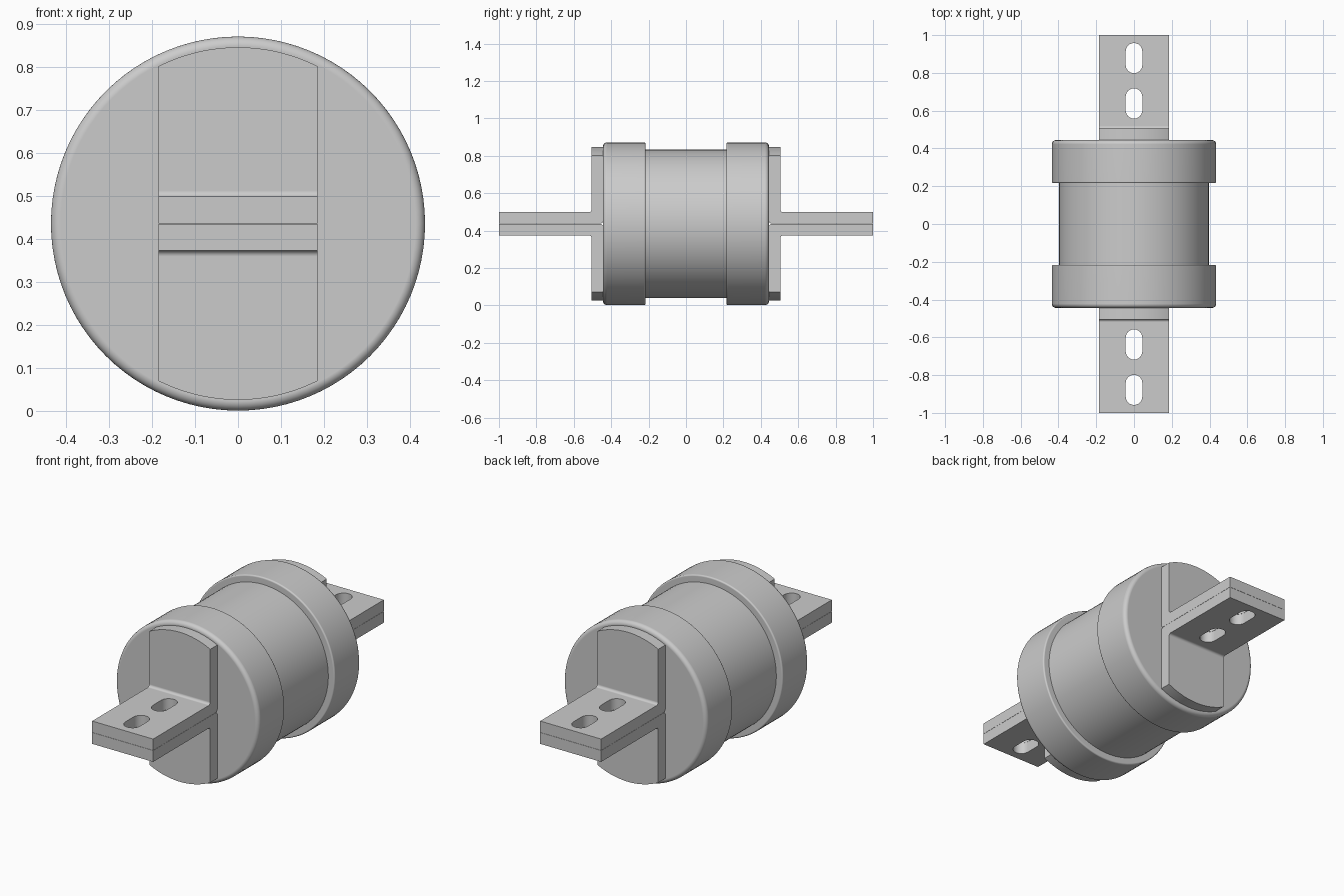
import bpy, bmesh
from math import sin, cos, pi, radians

if "Cube" in bpy.data.objects:
    bpy.data.objects.remove(bpy.data.objects["Cube"])

C = 0.436          # height of the fuse axis
W = 0.185          # half width of the terminal brackets


def add_object(name, bm):
    bmesh.ops.recalc_face_normals(bm, faces=bm.faces)
    mesh = bpy.data.meshes.new(name)
    bm.to_mesh(mesh)
    bm.free()
    ob = bpy.data.objects.new(name, mesh)
    ob.location.z = C
    bpy.context.collection.objects.link(ob)
    return ob


def arc(cx, cy, r, a0, a1, n=6):
    return [(cx + r * cos(radians(a0 + (a1 - a0) * i / n)),
             cy + r * sin(radians(a0 + (a1 - a0) * i / n))) for i in range(n + 1)]


def lathe(name, profile, seg=96):
    """Revolve (radius, y) points about the y axis and close both ends."""
    bm = bmesh.new()
    rings = [[bm.verts.new((r * cos(2 * pi * i / seg), y, r * sin(2 * pi * i / seg)))
              for i in range(seg)] for r, y in profile]
    for a, b in zip(rings, rings[1:]):
        for i in range(seg):
            j = (i + 1) % seg
            bm.faces.new((a[i], a[j], b[j], b[i]))
    bm.faces.new(rings[0])
    bm.faces.new(rings[-1])
    return add_object(name, bm)


def prism(name, points, vec):
    """Extrude a closed 3D outline along a vector."""
    bm = bmesh.new()
    face = bm.faces.new([bm.verts.new(p) for p in points])
    new = bmesh.ops.extrude_face_region(bm, geom=[face])["geom"]
    bmesh.ops.translate(bm, vec=vec, verts=[v for v in new if isinstance(v, bmesh.types.BMVert)])
    return add_object(name, bm)


def activate(ob):
    bpy.ops.object.select_all(action='DESELECT')
    ob.select_set(True)
    bpy.context.view_layer.objects.active = ob


def boolean(ob, cutter, operation):
    mod = ob.modifiers.new("cut", 'BOOLEAN')
    mod.operation, mod.object, mod.solver = operation, cutter, 'EXACT'
    activate(ob)
    bpy.ops.object.modifier_apply(modifier=mod.name)
    bpy.data.objects.remove(cutter)


def finish(ob, mirror=None):
    if mirror:
        mod = ob.modifiers.new("mirror", 'MIRROR')
        mod.use_axis = mirror
        mod.use_mirror_merge = False
    activate(ob)
    bpy.ops.object.shade_smooth_by_angle(angle=radians(30))
    ob.modifiers.new("normals", 'WEIGHTED_NORMAL').keep_sharp = True


# Cylindrical barrel
finish(lathe("barrel", [(0.397, -0.3), (0.397, 0.3)]))

# Rounded end caps
profile = ([(0.38, 0.216)] + arc(0.427, 0.224, 0.008, -90, 0)
           + arc(0.413, 0.422, 0.022, 0, 90))
finish(lathe("end_caps", profile), (False, True, False))

# L-shaped bracket: rounded outside bend and inside fillet, as (y, z)
bend = (arc(0.459, 0.0165, 0.016, 180, 270)
        + [(1.0, 0.0005), (1.0, 0.0625)]
        + arc(0.519, 0.0765, 0.014, 270, 180)
        + [(0.505, 0.45), (0.443, 0.45)])
bracket = prism("terminal_brackets", [(-W, y, z) for y, z in bend], (2 * W, 0, 0))

# Trim the upright leg to a round edge, then cut the bolt slots
boolean(bracket, lathe("trim_cutter", [(0.41, 0.3), (0.41, 1.2)], 192), 'INTERSECT')
for y0 in (0.558, 0.798):
    r, length = 0.044, 0.16
    outline = arc(0, y0 + r, r, 180, 360, 12) + arc(0, y0 + length - r, r, 0, 180, 12)
    boolean(bracket, prism("slot_cutter", [(x, y, -0.1) for x, y in outline], (0, 0, 0.3)),
            'DIFFERENCE')
finish(bracket, (False, True, True))
